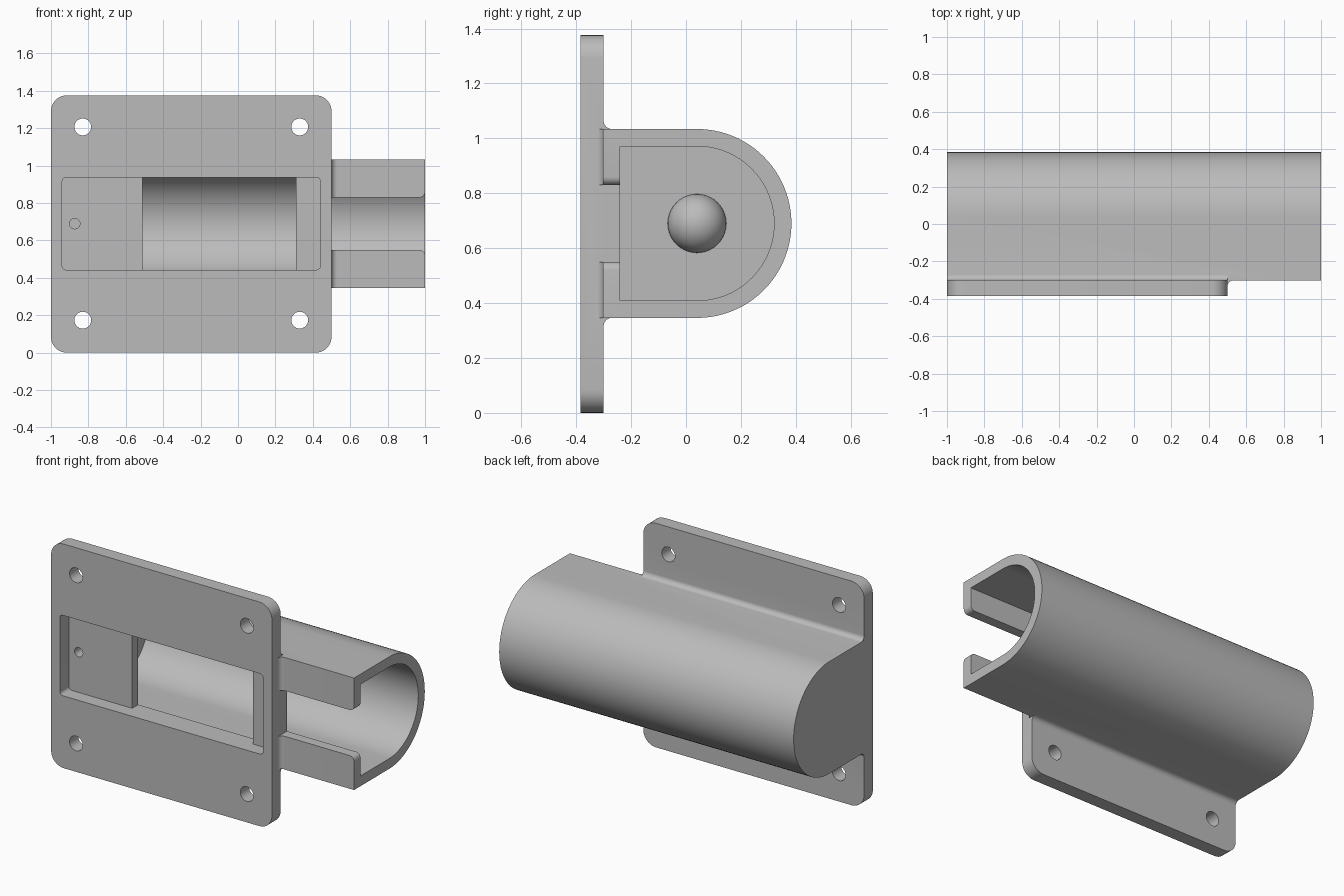
import bpy, bmesh, math
from mathutils import Vector

if "Cube" in bpy.data.objects:
    bpy.data.objects.remove(bpy.data.objects["Cube"])

MID = 0.69           # height of the tube axis
grey = bpy.data.materials.new("plain_grey")
grey.diffuse_color = (0.5, 0.5, 0.5, 1)
grey.use_nodes = True
grey.node_tree.nodes["Principled BSDF"].inputs["Base Color"].default_value = grey.diffuse_color


def prism(name, pts, axis, a, b):
    """Extrude a 2D outline along an axis from a to b."""
    place = {"x": lambda p, t: (t, p[0], p[1]), "y": lambda p, t: (p[0], t, p[1])}[axis]
    bm = bmesh.new()
    lo = [bm.verts.new(place(p, a)) for p in pts]
    hi = [bm.verts.new(place(p, b)) for p in pts]
    bm.faces.new(lo)
    bm.faces.new(hi[::-1])
    n = len(pts)
    for i in range(n):
        bm.faces.new((lo[i], hi[i], hi[(i + 1) % n], lo[(i + 1) % n]))
    bmesh.ops.recalc_face_normals(bm, faces=bm.faces)
    me = bpy.data.meshes.new(name)
    bm.to_mesh(me)
    bm.free()
    me.materials.append(grey)
    ob = bpy.data.objects.new(name, me)
    bpy.context.collection.objects.link(ob)
    return ob


def arc(cx, cy, r, d0, d1, n):
    return [(cx + r * math.cos(math.radians(d0 + (d1 - d0) * i / n)),
             cy + r * math.sin(math.radians(d0 + (d1 - d0) * i / n))) for i in range(n + 1)]


def rounded(x0, x1, z0, z1, r, n=8):
    return (arc(x1 - r, z1 - r, r, 0, 90, n) + arc(x0 + r, z1 - r, r, 90, 180, n)
            + arc(x0 + r, z0 + r, r, 180, 270, n) + arc(x1 - r, z0 + r, r, 270, 360, n))


def d_shape(front, r):
    return [(front, MID - r)] + arc(0.04, MID, r, -90, 90, 48) + [(front, MID + r)]


def boolean(target, tool, op):
    """Apply a boolean and remove the tool object."""
    mod = target.modifiers.new("bool", "BOOLEAN")
    mod.operation, mod.solver, mod.object = op, "EXACT", tool
    bpy.context.view_layer.objects.active = target
    bpy.ops.object.modifier_apply(modifier=mod.name)
    bpy.data.objects.remove(tool)


# D-shaped tube, closed on the left
bracket = prism("tube_bracket", d_shape(-0.302, 0.344), "x", -1, 1)
boolean(bracket, prism("cavity", d_shape(-0.24, 0.281), "x", -0.83, 1.1), "DIFFERENCE")

# open slot with rounded lip corners
upper = [(0.5, MID + 0.14)] + arc(0.97, MID + 0.17, 0.03, 270, 360, 6) + [(1.1, MID + 0.17)]
lower = [(x, 2 * MID - z) for x, z in reversed(upper)]
boolean(bracket, prism("slot", upper + lower, "y", -0.4, -0.2), "DIFFERENCE")

# mounting plate
boolean(bracket, prism("plate", rounded(-1, 0.5, 0, 1.376, 0.085), "y", -0.385, -0.30), "UNION")

# fillets between tube and plate, and between lips and plate edge
R, E = 0.03, 0.006
for s in (1, -1):
    zc = MID + s * 0.344
    prof = [(-0.30 - E, zc - s * E), (-0.30 - E, zc + s * R)]
    prof += [(y, MID + s * (z - MID)) for y, z in arc(-0.30 + R, MID + 0.344 + R, R, 180, 270, 8)]
    prof += [(-0.30 + R, zc - s * E)]
    boolean(bracket, prism("long_fillet", prof, "x", -0.9995, 0.4995), "UNION")
    z0, z1 = sorted((MID + s * 0.1405, MID + s * 0.3435))
    pts = arc(0.5 + R, -0.302 - R, R, 90, 180, 8)
    pts = [(0.5 - E, -0.302 + E), (0.5 + R, -0.302 + E)] + pts + [(0.5 - E, -0.302 - R)]
    lip = prism("lip_fillet", pts, "y", z0, z1)
    for v in lip.data.vertices:      # swap so the fillet runs vertically
        v.co = Vector((v.co.x, v.co.z, v.co.y))
    lip.data.flip_normals()
    boolean(bracket, lip, "UNION")

# shallow pocket, then the window through to the cavity
boolean(bracket, prism("pocket", rounded(-0.94, 0.44, 0.443, 0.937, 0.02, 4), "y", -0.5, -0.30 + 0.001), "DIFFERENCE")
win = [(-0.51, 0.443), (0.31, 0.443), (0.31, 0.937), (-0.51, 0.937)]
boolean(bracket, prism("window", win, "y", -0.45, -0.15), "DIFFERENCE")

# screw holes and the small blind hole
for x in (-0.83, 0.33):
    for z in (0.174, 1.207):
        boolean(bracket, prism("hole", arc(x, z, 0.045, 0, 350, 35), "y", -0.5, -0.2), "DIFFERENCE")
boolean(bracket, prism("pin_hole", arc(-0.873, MID, 0.028, 0, 345, 23), "y", -0.45, -0.15), "DIFFERENCE")

# dome on the inner end wall
bpy.ops.mesh.primitive_uv_sphere_add(segments=40, ring_count=20, radius=0.107, location=(-0.832, 0.04, MID))
dome = bpy.context.object
dome.data.materials.append(grey)
boolean(bracket, dome, "UNION")

# smooth curved faces, keep sharp edges
bpy.ops.object.select_all(action="DESELECT")
bracket.select_set(True)
bpy.context.view_layer.objects.active = bracket
bpy.ops.object.shade_smooth_by_angle(angle=math.radians(30))
